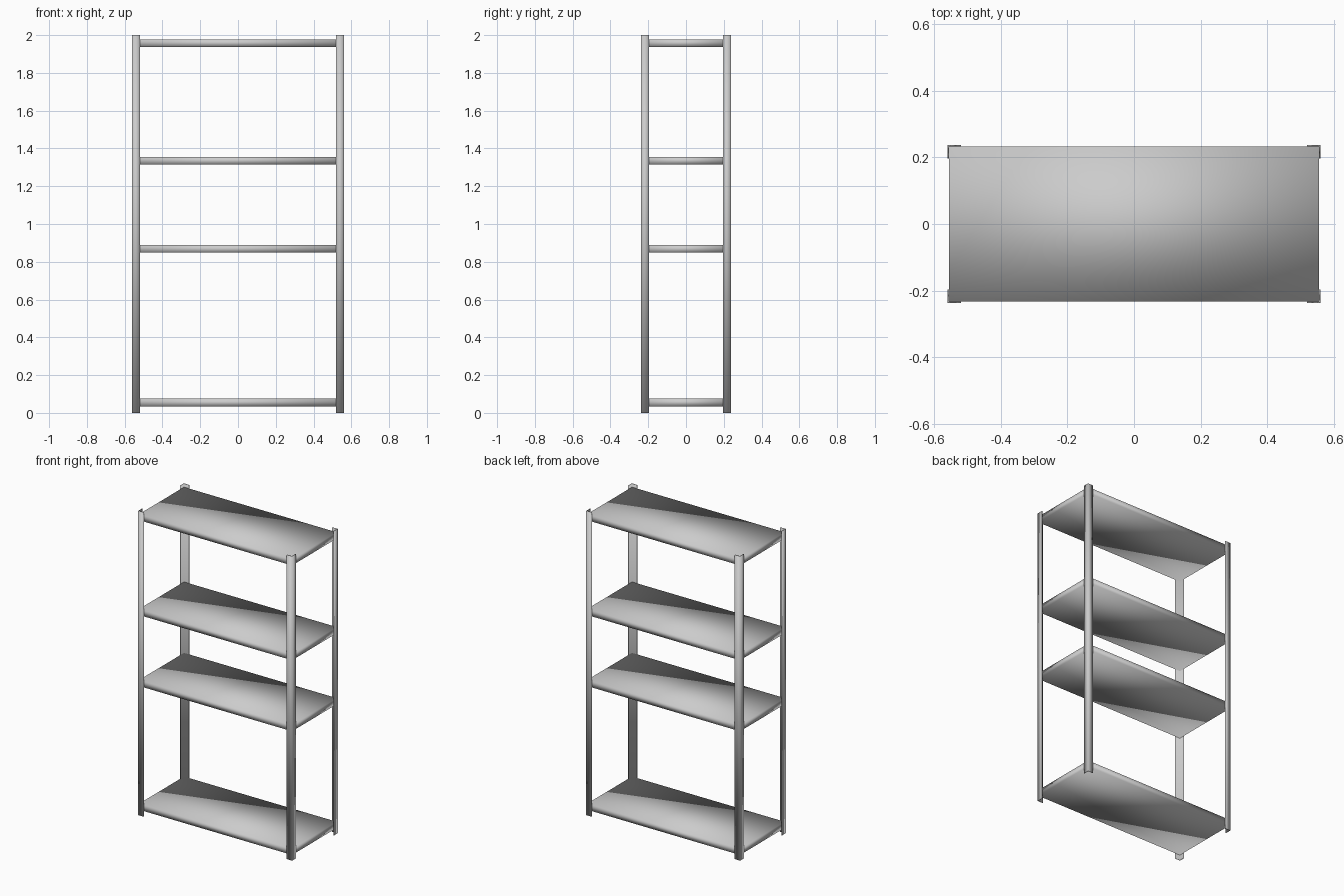
import bpy, bmesh
from mathutils import Matrix

if "Cube" in bpy.data.objects:
    bpy.data.objects.remove(bpy.data.objects["Cube"])

HX, HY = 0.56, 0.237      # outer half width and half depth
LEG, T = 0.04, 0.004      # angle-post flange length and thickness


def add_object(name, bm):
    bmesh.ops.recalc_face_normals(bm, faces=bm.faces)
    for f in bm.faces:
        f.smooth = True
    mesh = bpy.data.meshes.new(name)
    bm.to_mesh(mesh)
    bm.free()
    obj = bpy.data.objects.new(name, mesh)
    bpy.context.collection.objects.link(obj)
    return obj


# Corner posts: L-shaped angle profile extruded to full height, mirrored to four corners
bm = bmesh.new()
profile = [(HX, HY), (HX - LEG, HY), (HX - LEG, HY - T),
           (HX - T, HY - T), (HX - T, HY - LEG), (HX, HY - LEG)]
face = bm.faces.new([bm.verts.new((x, y, 0)) for x, y in profile])
ext = bmesh.ops.extrude_face_region(bm, geom=[face], use_keep_orig=True)
top = [g for g in ext["geom"] if isinstance(g, bmesh.types.BMVert)]
bmesh.ops.translate(bm, verts=top, vec=(0, 0, 2))
posts = add_object("corner_posts", bm)
mirror = posts.modifiers.new("four_corners", 'MIRROR')
mirror.use_axis = (True, True, False)
mirror.use_mirror_merge = False

# Shelf boards, fitted inside the posts
for i, z in enumerate((0.055, 0.868, 1.335, 1.958)):
    bm = bmesh.new()
    size = Matrix.Diagonal((2 * (HX - T), 2 * (HY - T), 0.04, 1))
    bmesh.ops.create_cube(bm, size=1, matrix=Matrix.Translation((0, 0, z)) @ size)
    add_object(f"shelf_{i + 1}", bm)
